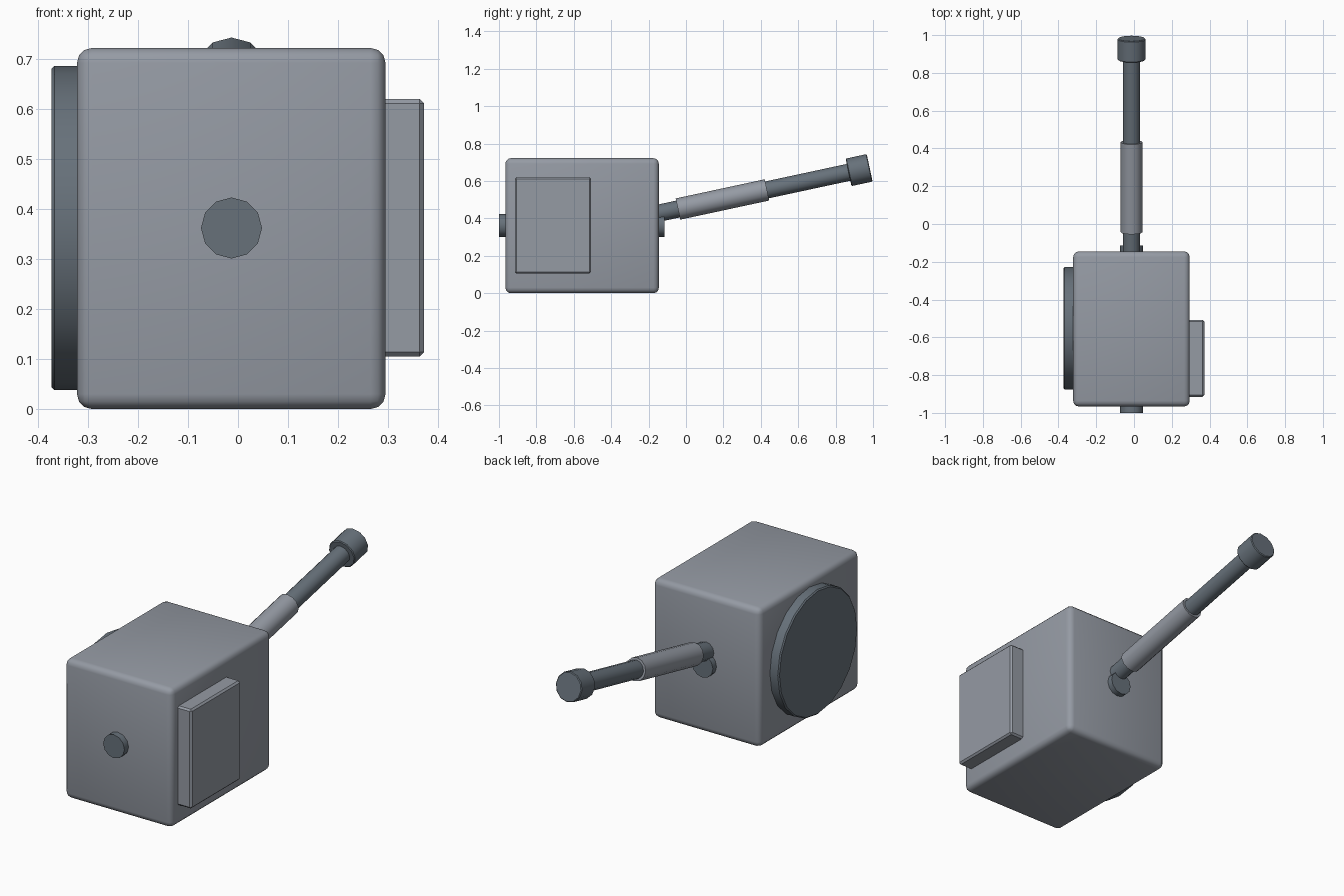
import bpy, math
from mathutils import Vector

if "Cube" in bpy.data.objects:
    bpy.data.objects.remove(bpy.data.objects["Cube"])

def material(name, rgb):
    m = bpy.data.materials.new(name)
    m.diffuse_color = (*rgb, 1)
    m.use_nodes = True
    m.node_tree.nodes["Principled BSDF"].inputs["Base Color"].default_value = m.diffuse_color
    return m

LIGHT = material("light grey metal", (0.30, 0.325, 0.37))
DARK = material("dark steel", (0.135, 0.165, 0.195))
CX, CZ = -0.013, 0.362   # common axle centre

def finish(ob, name, mat, bevel=0, segments=1, angle=35):
    ob.name = name
    ob.data.materials.append(mat)
    bpy.ops.object.transform_apply(location=False, rotation=True, scale=True)
    if bevel:
        mod = ob.modifiers.new("bevel", 'BEVEL')
        mod.width, mod.segments = bevel, segments
        mod.limit_method, mod.angle_limit = 'ANGLE', math.radians(40)
        bpy.ops.object.modifier_apply(modifier="bevel")
    bpy.ops.object.shade_smooth_by_angle(angle=math.radians(angle))

def box(name, lo, hi, mat, bevel, segments=1, angle=35):
    lo, hi = Vector(lo), Vector(hi)
    bpy.ops.mesh.primitive_cube_add(size=1, location=(lo + hi) / 2)
    ob = bpy.context.object
    ob.scale = hi - lo
    finish(ob, name, mat, bevel, segments, angle)

def rod(name, a, b, r, mat, sides=12, bevel=0):
    a, b = Vector(a), Vector(b)
    bpy.ops.mesh.primitive_cylinder_add(vertices=sides, radius=r, depth=(b - a).length, location=(a + b) / 2)
    ob = bpy.context.object
    ob.rotation_euler = (b - a).to_track_quat('Z', 'Y').to_euler()
    finish(ob, name, mat, bevel)

# Main housing and side plate
box("housing", (-0.322, -0.966, 0), (0.295, -0.145, 0.722), LIGHT, 0.03, 3, 60)
box("side_plate", (0.28, -0.915, 0.105), (0.372, -0.508, 0.62), LIGHT, 0.009)

# Round cover on the left side
rod("round_cover", (-0.31, -0.552, CZ), (-0.373, -0.552, CZ), 0.324, DARK, 20, 0.006)

# Axle running through the housing
rod("axle", (CX, -1.0, CZ), (CX, -0.115, CZ), 0.061, DARK)

# Slanted arm: inner rod, sleeve and end knob
def arm(y):
    return (CX, y, 0.45 + 0.215 * (y + 0.043))

rod("arm_rod", arm(-0.16), arm(0.90), 0.046, DARK)
rod("arm_sleeve", arm(-0.043), arm(0.433), 0.058, LIGHT)
rod("arm_knob", arm(0.869), arm(0.982), 0.075, DARK, 12, 0.004)
